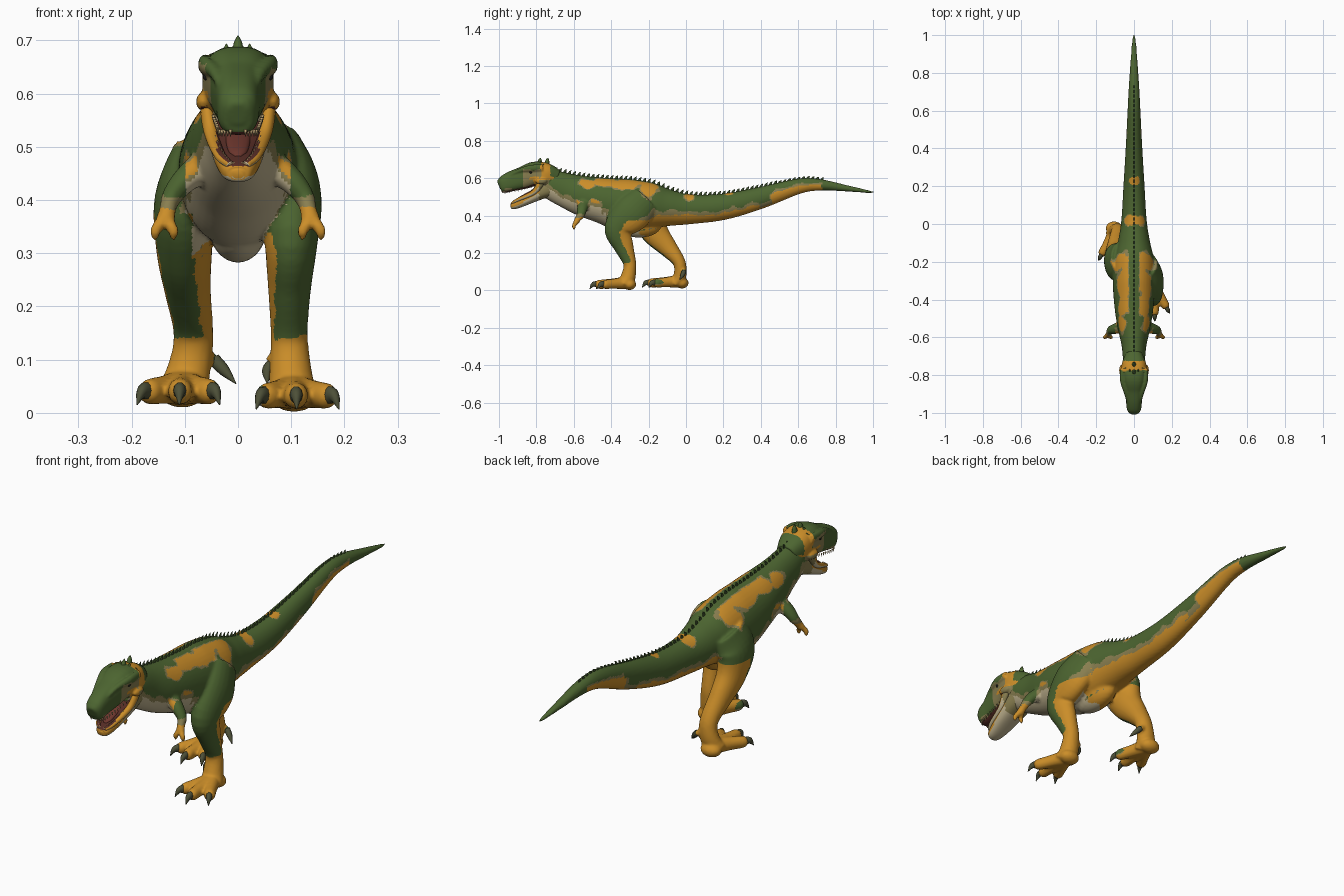
import bpy, bmesh, math
from mathutils import Vector, noise
from mathutils.bvhtree import BVHTree

cube = bpy.data.objects.get("Cube")
if cube:
    bpy.data.objects.remove(cube)

COLOURS = {
    "leaf_green": (0.073, 0.13, 0.03), "dark_green": (0.045, 0.08, 0.024),
    "orange": (0.6, 0.27, 0.022), "cream": (0.54, 0.46, 0.28),
    "olive": (0.25, 0.21, 0.08), "claw": (0.075, 0.08, 0.04),
    "mouth": (0.09, 0.025, 0.018), "tongue": (0.15, 0.037, 0.026),
    "tooth": (0.5, 0.36, 0.17), "eye": (0.01, 0.01, 0.01),
}
MATS = {}
for key, rgb in COLOURS.items():
    m = bpy.data.materials.new(key)
    m.use_nodes = True
    m.diffuse_color = (*rgb, 1)
    m.node_tree.nodes["Principled BSDF"].inputs["Base Color"].default_value = (*rgb, 1)
    MATS[key] = m


def spline(pts, steps):
    """Catmull-Rom curve through points of any dimension."""
    p = [Vector(q) for q in pts]
    p = [p[0] * 2 - p[1]] + p + [p[-1] * 2 - p[-2]]
    out = []
    for a, b, c, d in zip(p, p[1:], p[2:], p[3:]):
        for i in range(steps):
            t = i / steps
            out.append((b * 2 + (c - a) * t + (a * 2 - b * 5 + c * 4 - d) * t * t
                        + (b * 3 - a - c * 3 + d) * t ** 3) / 2)
    return out + [p[-2]]


def tube(bm, pts, seg=24, steps=6, box=1.0):
    """Loft ellipses along (x, y, z, half width, half height) stations."""
    path = spline(pts, steps)
    rings = []
    for i, s in enumerate(path):
        t = (path[min(i + 1, len(path) - 1)] - path[max(i - 1, 0)]).to_3d().normalized()
        u = Vector((1, 0, 0))
        u = (u - t * u.dot(t)).normalized()
        v = t.cross(u)
        ring = []
        for k in range(seg):
            a = math.tau * k / seg
            ca, sa = (math.copysign(abs(w) ** box, w) for w in (math.cos(a), math.sin(a)))
            ring.append(bm.verts.new(s.to_3d() + u * ca * max(s[3], .0008)
                                     + v * sa * max(s[4], .0008)))
        rings.append(ring)
    for r, q in zip(rings, rings[1:]):
        for k in range(seg):
            bm.faces.new((r[k], r[k - 1], q[k - 1], q[k]))
    bm.faces.new(rings[0])
    bm.faces.new(rings[-1])


def ball(bm, loc, size):
    vs = bmesh.ops.create_uvsphere(bm, u_segments=20, v_segments=12, radius=1)["verts"]
    for v in vs:
        v.co = Vector(loc) + Vector(a * b for a, b in zip(v.co, size))


def finish(name, bm, rule, voxel=0):
    """Make the object; rule is a colour or a function of face centre and normal."""
    bmesh.ops.recalc_face_normals(bm, faces=bm.faces)
    me = bpy.data.meshes.new(name)
    bm.to_mesh(me)
    bm.free()
    ob = bpy.data.objects.new(name, me)
    bpy.context.collection.objects.link(ob)
    if voxel:
        mod = ob.modifiers.new("blend", "REMESH")
        mod.mode, mod.voxel_size = "VOXEL", voxel
        mod = ob.modifiers.new("soften", "SMOOTH")
        mod.factor, mod.iterations = 0.5, 4
        dg = bpy.context.evaluated_depsgraph_get()
        me = bpy.data.meshes.new_from_object(ob.evaluated_get(dg))
        ob.modifiers.clear()
        ob.data = me
        me.name = name
    me.materials.clear()
    slots = {}
    for f in me.polygons:
        key = rule if isinstance(rule, str) else rule(f.center, f.normal)
        if key not in slots:
            slots[key] = len(slots)
            me.materials.append(MATS[key])
        f.material_index = slots[key]
        f.use_smooth = True
    return ob


# Orange flank blotches: y, z, half length, half height
PATCHES = [(-.53, .57, .04, .022), (-.43, .58, .06, .025), (-.31, .575, .085, .03),
           (-.2, .55, .045, .045), (-.58, .45, .03, .03), (-.49, .455, .035, .028),
           (.02, .51, .025, .03), (.23, .52, .02, .01)]


def skin(c, n):
    x, y, z = c
    side, out = abs(x), n.x * (1 if x > 0 else -1)
    wob = noise.noise(c * 22) * .16
    if y < -.52 and side > .098 and z < .47:                 # arms
        if z > .405 + wob * .05:
            return "leaf_green"
        return "orange" if z < .388 + wob * .05 else "olive"
    belly = n.z < -.4 and z > .29 and side < .085
    if z < .375 and side > .045 and -.56 < y < .03 and not belly:    # legs
        inner, rear = (-.75, .1) if x > 0 else (-.5, -.2)
        if z < .14 + wob * .1 or n.y > rear + wob or out < inner + wob:
            return "orange"
        return "leaf_green"
    if y < -.24 + wob * .3:                                  # throat and chest
        edge, shade = (-.25 if y < -.45 else -.45), "cream"
    else:                                                    # belly and tail
        edge, shade = (-.38 if y < .45 else .05), "orange"
        if y > .72 + wob * .1:
            return "leaf_green"
        if abs(y - .42) < .04 + wob * .2 and n.z > -.75:     # grey-green tail saddle
            return "olive" if n.z < edge else "leaf_green"
    if n.z < edge + wob:
        return shade
    if n.z < edge + .2 + wob * 1.5:
        return "olive"
    if -.775 < y < -.72 + wob * .1 and z > .6:               # nape band
        return "orange"
    near = min(math.hypot((y - py) / ry, (z - pz) / rz) for py, pz, ry, rz in PATCHES)
    near += noise.noise(c * 26) * .55
    if near < 1 and (side > .03 or -.05 < y < .4):
        return "orange"
    return "olive" if near < 1.2 and side > .025 else "leaf_green"


# Torso, neck and tail
bm = bmesh.new()
TRUNK = [(-.80, .59, .05, .06), (-.72, .565, .058, .08), (-.64, .535, .066, .093),
         (-.55, .505, .086, .108), (-.45, .482, .102, .122), (-.32, .454, .112, .143),
         (-.2, .452, .108, .128), (-.1, .442, .086, .1), (.02, .434, .067, .08),
         (.2, .447, .056, .07), (.4, .495, .044, .058), (.6, .556, .034, .041),
         (.72, .564, .028, .03), (.87, .544, .018, .016), (.97, .529, .01, .008),
         (1.003, .525, .004, .004)]
tube(bm, [(0, *s) for s in TRUNK], seg=40)
ball(bm, (0, -.25, .35), (.055, .12, .068))

# Legs: the left one steps forward, the right one trails
tube(bm, [(.065, -.22, .48, .06, .09), (.098, -.29, .41, .058, .1), (.1, -.362, .33, .051, .075),
          (.097, -.335, .24, .041, .054), (.096, -.305, .16, .035, .037),
          (.097, -.3, .12, .036, .034), (.1, -.313, .06, .042, .04), (.105, -.335, .03, .048, .028)])
tube(bm, [(-.065, -.18, .48, .06, .09), (-.099, -.2, .4, .058, .1), (-.101, -.165, .31, .053, .074),
          (-.095, -.103, .235, .044, .053), (-.085, -.045, .165, .038, .036),
          (-.085, -.03, .12, .038, .033), (-.095, -.035, .07, .042, .034), (-.105, -.055, .04, .048, .028)])

# Feet with three toes and a raised hind toe
claws = bmesh.new()
for s, fy, lift in ((1, -.325, 0), (-1, -.045, .008)):
    base = Vector((s * .105, fy, .04 + lift))
    for dx, reach in ((.06, -.105), (.004, -.14), (-.05, -.11)):
        tip = Vector((base.x + s * dx, fy + reach, .032 + lift))
        mid = base.lerp(tip, .55)
        tube(bm, [(*base, .034, .034), (*mid, .026, .027), (*tip, .023, .025)], seg=16)
        ball(bm, tip, (.023, .023, .024))
        ahead = (tip - base).normalized()
        a, b = tip + ahead * .03, tip + ahead * .05
        tube(claws, [(*tip, .013, .018), (a.x, a.y, .032 + lift, .011, .014),
                     (b.x, b.y, .007 + lift, .001, .001)], seg=10)
    ball(bm, (base.x, fy + .023, .032 + lift), (.045, .036, .03))
    inset = .03 if s > 0 else 0
    tube(bm, [(s * .062, fy + .03, .11, .014, .014),
              (s * (.043 + inset), fy + .035, .095, .013, .013)], seg=10)
    tube(claws, [(s * (.045 + inset), fy + .034, .1, .013, .013),
                 (s * (.026 + inset), fy + .025, .08, .011, .011),
                 (s * (.004 + inset * 1.7), fy + .01, .055, .001, .001)], seg=10)

# Small hanging arms with two fingers
for s in (1, -1):
    tube(bm, [(s * .065, -.545, .465, .03, .035), (s * .102, -.555, .435, .024, .028),
              (s * .125, -.562, .405, .019, .022), (s * .132, -.578, .382, .016, .017),
              (s * .137, -.59, .36, .019, .015)], seg=16)
    for fx in (.155, .122):
        tube(bm, [(s * .137, -.588, .367, .013, .012), (s * fx, -.6, .343, .011, .011),
                  (s * fx, -.595, .325, .006, .006)], seg=10)
body = finish("body", bm, skin, voxel=.006)
finish("claws", claws, "claw")

# Row of spines along the back
tree = BVHTree.FromPolygons([v.co for v in body.data.vertices],
                            [p.vertices[:] for p in body.data.polygons])
bm = bmesh.new()
for i in range(58):
    y = -.7 + i * .025
    z = tree.ray_cast(Vector((0, y, 1)), Vector((0, 0, -1)))[0].z
    h = .017 if y < .5 else .01
    tube(bm, [(0, y, z - .006, .004, .01), (0, y + .005, z + h * .5, .0025, .006),
              (0, y + .012, z + h, .0005, .0005)], seg=8, steps=2)
finish("back_spines", bm, "dark_green")


# Skull with brows and cheeks
def head_skin(c, n):
    wob = noise.noise(c * 30) * .02
    if n.z < -.75 and c.y < -.78:
        return "mouth"
    if -.775 + wob < c.y < -.725 and c.z > .6:
        return "orange"
    if c.z < .605 + wob and c.y > -.84:
        if n.y < -.15 or c.z > .59:
            return "orange"
        return "olive" if c.y < -.73 else "leaf_green"
    if c.z < .65 + wob and -.87 < c.y < -.77 and abs(n.x) > .5:
        return "olive"
    if c.z < .545 + wob and abs(n.x) > .5 and c.y > -.97:
        return "olive"
    return "leaf_green"


bm = bmesh.new()
SKULL = [(-.69, .59, .045, .055), (-.75, .61, .066, .07), (-.81, .622, .063, .066),
         (-.87, .602, .052, .06), (-.93, .584, .043, .054), (-.975, .566, .038, .046),
         (-.995, .56, .028, .034), (-1, .558, .014, .018)]
tube(bm, [(0, *s) for s in SKULL], seg=36, box=.75)
for s in (1, -1):
    tube(bm, [(s * .028, -.95, .61, .009, .008), (s * .042, -.89, .64, .013, .012),
              (s * .061, -.83, .653, .013, .018), (s * .062, -.765, .655, .012, .02)], seg=12)
    ball(bm, (s * .064, -.775, .585), (.015, .032, .018))
    ball(bm, (s * .02, -.985, .588), (.012, .012, .01))
finish("skull", bm, head_skin, voxel=.0045)

bm = bmesh.new()
for s in (1, -1):
    ball(bm, (s * .06, -.83, .632), (.006, .007, .007))
finish("eyes", bm, "eye")

# Horn bumps on the crown
bm = bmesh.new()
for x, y in ((0, -.785), (.022, -.78), (-.022, -.78), (.045, -.77), (-.045, -.77), (0, -.745)):
    top = .709 - abs(x) * .7
    tube(bm, [(x, y, .665, .013, .016), (x, y + .004, top - .014, .008, .01),
              (x, y + .008, top, .001, .001)], seg=8, steps=3)
finish("crown_bumps", bm, "leaf_green")


# Lower jaw, jaw corners and tongue
def jaw_skin(c, n):
    if n.z > .6 and abs(c.x) < .04:
        return "mouth"
    if c.y > -.785:
        return "olive" if n.y > -.5 else "orange"
    return "cream" if n.z < -.3 or (c.y > -.87 and n.z < -.05) else "orange"


bm = bmesh.new()
tube(bm, [(0, -.73, .55, .054, .05), (0, -.78, .525, .056, .04), (0, -.84, .49, .049, .028),
          (0, -.9, .462, .037, .023), (0, -.93, .45, .026, .017), (0, -.938, .448, .01, .008)],
     seg=32, box=.8)
for s in (1, -1):
    tube(bm, [(s * .058, -.765, .6, .012, .018), (s * .057, -.785, .56, .013, .018),
              (s * .049, -.82, .52, .013, .013), (s * .034, -.9, .484, .011, .009),
              (s * .015, -.93, .466, .008, .007)], seg=12)
finish("lower_jaw", bm, jaw_skin)
bm = bmesh.new()
tube(bm, [(0, -.77, .55, .026, .01), (0, -.84, .518, .024, .009), (0, -.89, .492, .018, .008),
          (0, -.91, .482, .006, .003)], seg=16)
finish("tongue", bm, "tongue")

# Teeth along both lips
bm = bmesh.new()
upper = spline([(.046, -.83, .557), (.04, -.9, .54), (.034, -.96, .53), (.014, -.985, .53)], 4)
lower = spline([(.046, -.83, .52), (.031, -.9, .489), (.018, -.928, .47), (.006, -.932, .462)], 4)
for row, d in ((upper, -.01), (lower, .009)):
    for p in row:
        for s in (1, -1):
            tube(bm, [(s * p.x, p.y, p.z - d * .3, .0035, .0035),
                      (s * p.x, p.y + .003, p.z + d, .0005, .0005)], seg=6, steps=1)
finish("teeth", bm, "tooth")
